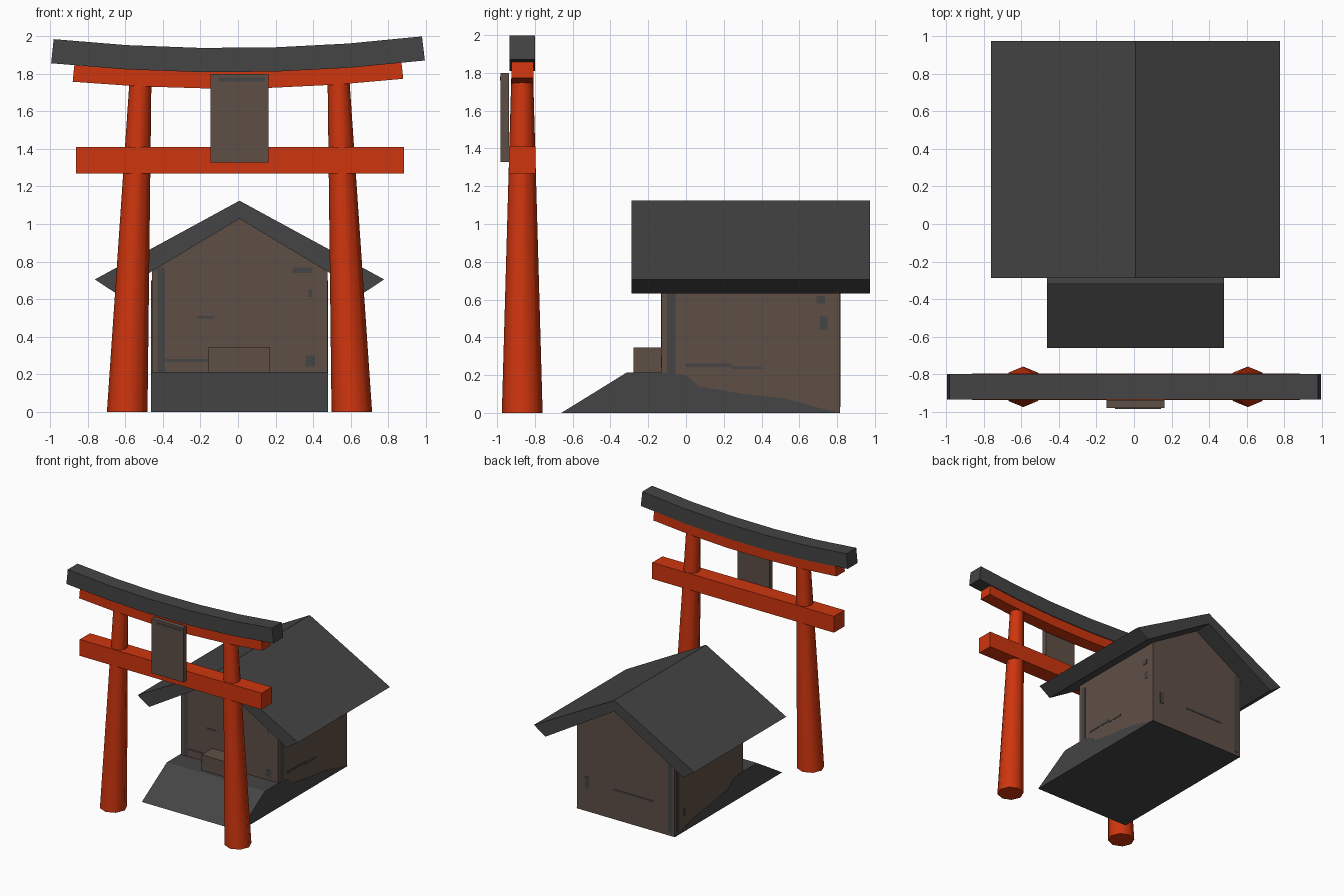
import bpy, bmesh, math
from mathutils import Vector

if "Cube" in bpy.data.objects:
    bpy.data.objects.remove(bpy.data.objects["Cube"])

CX = 0.008   # slight sideways offset of most parts


def mat(name, rgb):
    m = bpy.data.materials.new(name)
    m.diffuse_color = (*rgb, 1)
    m.use_nodes = True
    m.node_tree.nodes["Principled BSDF"].inputs["Base Color"].default_value = m.diffuse_color
    return m


RED = mat("vermilion", (0.62, 0.036, 0.0045))
GREY = mat("charcoal", (0.058, 0.058, 0.058))
BROWN = mat("weathered_wood", (0.114, 0.078, 0.061))


def make(name, bm, material):
    bmesh.ops.remove_doubles(bm, verts=bm.verts, dist=1e-5)
    bmesh.ops.recalc_face_normals(bm, faces=bm.faces)
    me = bpy.data.meshes.new(name)
    bm.to_mesh(me)
    bm.free()
    me.materials.append(material)
    ob = bpy.data.objects.new(name, me)
    bpy.context.collection.objects.link(ob)
    return ob


def loft(name, rings, material):
    """Join equal-sized rings of points into a closed solid."""
    bm = bmesh.new()
    vs = [[bm.verts.new(p) for p in r] for r in rings]
    n = len(rings[0])
    for a, b in zip(vs, vs[1:]):
        for i in range(n):
            j = (i + 1) % n
            bm.faces.new((a[i], a[j], b[j], b[i]))
    bm.faces.new(vs[0])
    bm.faces.new(vs[-1])
    return make(name, bm, material)


def box(name, x, y, z, material):
    rings = [[(x[0], y[0], h), (x[1], y[0], h), (x[1], y[1], h), (x[0], y[1], h)] for h in z]
    return loft(name, rings, material)


def extrude_y(name, prof, y0, y1, material):
    return loft(name, [[(x, y, z) for x, z in prof] for y in (y0, y1)], material)


def extrude_x(name, prof, x0, x1, material):
    return loft(name, [[(x, y, z) for y, z in prof] for x in (x0, x1)], material)


def curved_beam(name, half, z0, curve, tilt, thick, y0, y1, material):
    """Upswept lintel: sections stay square to the curve of its lower edge."""
    rings = []
    for i in range(6):
        x = half * (2 * i / 5 - 1)
        z = z0 + curve * x * x + tilt * x
        up = Vector((-(2 * curve * x + tilt), 1)).normalized() * thick
        rings.append([(x, y0, z), (x, y1, z), (x + up.x, y1, z + up.y), (x + up.x, y0, z + up.y)])
    return loft(name, rings, material)


# gate: leaning tapered pillars
for side, label in ((-1, "left"), (1, "right")):
    rings = []
    for x, r, z in ((0.598, 0.108, 0), (0.527, 0.058, 1.775)):
        rings.append([(CX + side * x + r * math.cos(k * math.pi / 4),
                       -0.867 + r * math.sin(k * math.pi / 4), z) for k in range(8)])
    ob = loft(label + "_pillar", rings, RED)
    bpy.ops.object.select_all(action='DESELECT')
    ob.select_set(True)
    bpy.context.view_layer.objects.active = ob
    bpy.ops.object.shade_smooth_by_angle(angle=math.radians(60))

# gate: beams and plaque
box("tie_beam", (-0.864, 0.883), (-0.938, -0.797), (1.268, 1.41), RED)
curved_beam("under_lintel", 0.88, 1.722, 0.056, 0.009, 0.088, -0.923, -0.807, RED)
curved_beam("top_lintel", 0.995, 1.808, 0.056, 0.0075, 0.129, -0.934, -0.80, GREY)
box("plaque", (-0.146, 0.162), (-0.981, -0.938), (1.327, 1.80), BROWN)
box("plaque_stain", (-0.10, 0.145), (-0.984, -0.98), (1.76, 1.78), GREY)

# house body with gable walls
X0, X1, Y0, Y1 = -0.459, 0.477, -0.13, 0.814
extrude_y("house_walls", [(X0, 0.003), (X1, 0.003), (X1, 0.75), (CX, 1.028), (X0, 0.75)], Y0, Y1, BROWN)

# stone base: sloping apron in front, uneven foot along the side walls
extrude_x("stone_base", [(-0.66, 0), (-0.315, 0.213), (Y0, 0.213), (0.0, 0.20), (0.07, 0.14),
                         (0.31, 0.10), (0.53, 0.075), (0.73, 0.02), (Y1, 0.004), (Y1, 0)],
          X0 - 0.003, X1 + 0.003, GREY)

# gabled roof
W = 0.77
extrude_y("roof", [(CX, 1.124), (CX + W, 0.705), (CX + W - 0.11, 0.632), (CX, 1.028),
                   (CX - W + 0.11, 0.632), (CX - W, 0.705)], -0.288, 0.975, GREY)

# doorstep box
box("offering_box", (-0.156, 0.17), (-0.278, Y0), (0.21, 0.346), BROWN)

# worn grey patches as thin plates: (wall, from, to, bottom, top)
T = 0.003
patches = [
    ("front", -0.43, -0.388, 0.21, 0.765), ("front", -0.388, -0.15, 0.265, 0.282),
    ("front", -0.215, -0.125, 0.497, 0.51), ("front", 0.29, 0.395, 0.74, 0.768),
    ("front", 0.375, 0.395, 0.61, 0.65), ("front", 0.36, 0.41, 0.24, 0.30),
    ("right", -0.10, -0.055, 0.20, 0.70), ("right", 0.0, 0.24, 0.243, 0.262),
    ("right", 0.24, 0.40, 0.232, 0.246), ("right", 0.71, 0.75, 0.44, 0.51),
    ("right", 0.69, 0.735, 0.58, 0.62),
    ("left", 0.74, 0.785, 0.03, 0.70), ("left", 0.66, 0.69, 0.14, 0.20),
    ("back", -0.44, -0.40, 0.03, 0.765), ("back", -0.26, 0.13, 0.245, 0.262),
    ("back", 0.36, 0.40, 0.20, 0.30),
]
for i, (wall, a, b, z0, z1) in enumerate(patches):
    x, y = {"front": ((a, b), (Y0 - T, Y0)), "back": ((a, b), (Y1, Y1 + T)),
            "right": ((X1, X1 + T), (a, b)), "left": ((X0 - T, X0), (a, b))}[wall]
    box(f"{wall}_wall_patch_{i}", x, y, (z0, z1), GREY)
